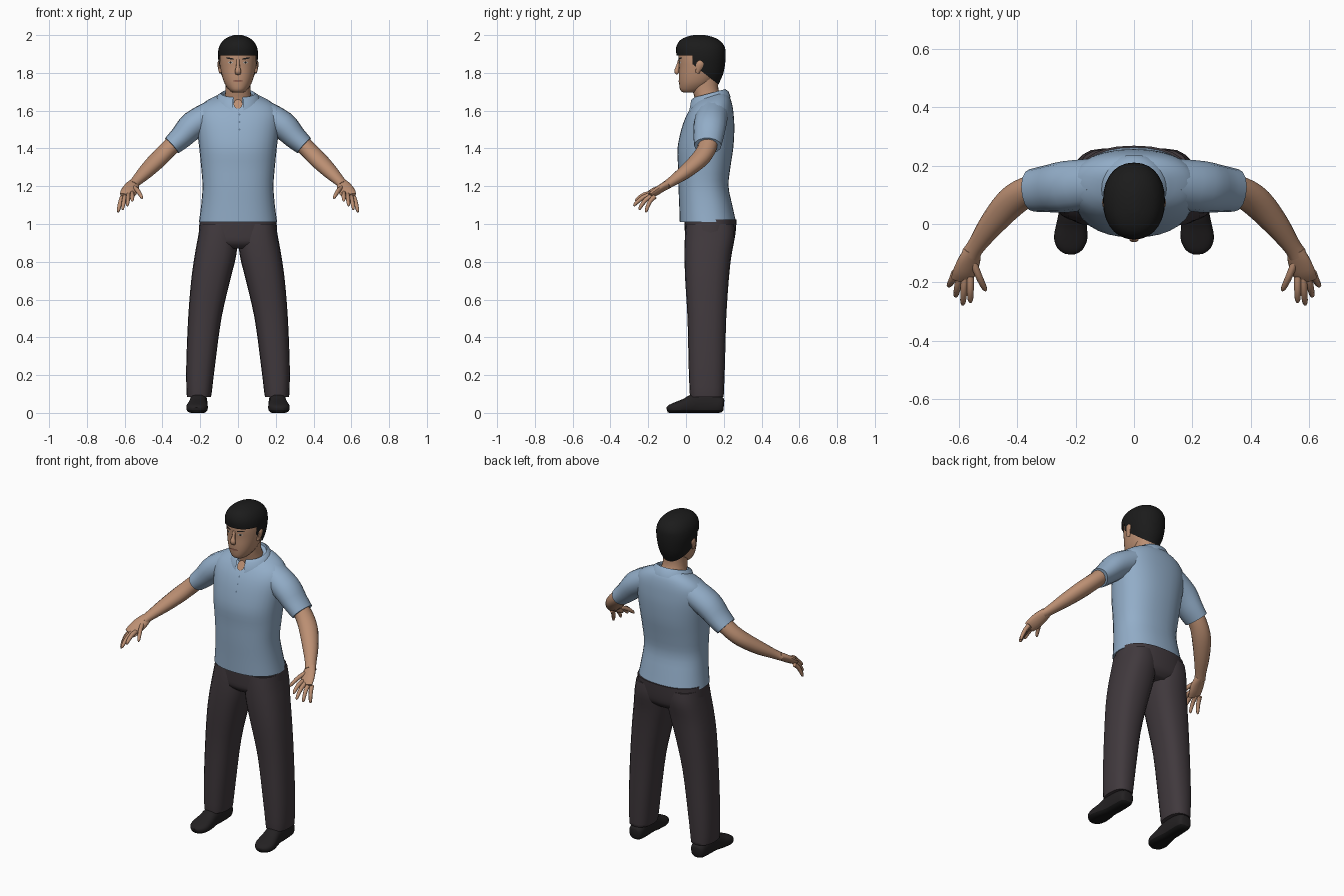
import bpy, bmesh, math
from mathutils import Vector

if "Cube" in bpy.data.objects:
    bpy.data.objects.remove(bpy.data.objects["Cube"])


def material(name, r, g, b):
    m = bpy.data.materials.new(name)
    m.diffuse_color = (r, g, b, 1)
    m.use_nodes = True
    m.node_tree.nodes["Principled BSDF"].inputs["Base Color"].default_value = m.diffuse_color
    return m


SHIRT = material("light_blue_cloth", .29, .42, .58)
SEAM = material("dark_blue_seam", .13, .20, .29)
SKIN = material("skin", .50, .275, .17)
LIP = material("lip", .28, .12, .08)
PANTS = material("charcoal_trousers", .052, .041, .047)
HAIR = material("black_hair", .011, .011, .011)
SHOE = material("black_leather", .017, .015, .016)
SOLE = material("sole", .007, .007, .007)
WHITE = material("eye_white", .5, .47, .43)


def finish(name, bm, mat, mirror=False, angle=50):
    bmesh.ops.recalc_face_normals(bm, faces=bm.faces)
    me = bpy.data.meshes.new(name)
    bm.to_mesh(me)
    bm.free()
    ob = bpy.data.objects.new(name, me)
    bpy.context.collection.objects.link(ob)
    me.materials.append(mat)
    bpy.ops.object.select_all(action='DESELECT')
    ob.select_set(True)
    bpy.context.view_layer.objects.active = ob
    bpy.ops.object.shade_smooth_by_angle(angle=math.radians(angle))
    if mirror:
        ob.modifiers.new("mirror", 'MIRROR').use_mirror_merge = False
    return ob


def spline(rows, steps):
    """Smoothly interpolate a table of equal-length rows."""
    out = []
    for i in range(len(rows) - 1):
        p = [rows[max(0, min(len(rows) - 1, i + k))] for k in (-1, 0, 1, 2)]
        for s in range(steps):
            t = s / steps
            out.append([b + .5 * t * (c - a + t * (2*a - 5*b + 4*c - d + t * (3*(b - c) + d - a)))
                        for a, b, c, d in zip(*p)])
    return out + [list(rows[-1])]


def skin_rings(rings, n, power):
    """Join rings given as (centre, half axis, half axis)."""
    bm = bmesh.new()
    loops = []
    for c, u, v in rings:
        loop = []
        for k in range(n):
            a = 2 * math.pi * k / n
            ca, sa = math.cos(a), math.sin(a)
            x = math.copysign(abs(ca) ** (2 / power), ca)
            y = math.copysign(abs(sa) ** (2 / power), sa)
            loop.append(bm.verts.new(c + u * x + v * y))
        loops.append(loop)
    for a, b in zip(loops, loops[1:]):
        for k in range(n):
            bm.faces.new((a[k], a[(k + 1) % n], b[(k + 1) % n], b[k]))
    bm.faces.new(loops[0])
    bm.faces.new(loops[-1])
    return bm


def stack(rows, n=24, power=2.2, steps=3):
    """Horizontal sections: z, x min, x max, y front, y back, tilt."""
    rings = []
    for z, x0, x1, y0, y1, tilt in spline(rows, steps):
        h = (y1 - y0) / 2
        rings.append((Vector(((x0 + x1) / 2, (y0 + y1) / 2, z)),
                      Vector(((x1 - x0) / 2, 0, 0)), Vector((0, h, h * tilt))))
    return skin_rings(rings, n, power)


def tube(pts, n=14, power=2, steps=3, up=(0, 0, 1)):
    """Sections along a path: x, y, z, side radius, up radius."""
    pts = spline(pts, steps)
    pos = [Vector(p[:3]) for p in pts]
    rings = []
    for i, p in enumerate(pts):
        t = (pos[min(i + 1, len(pos) - 1)] - pos[max(i - 1, 0)]).normalized()
        side = t.cross(Vector(up)).normalized()
        rings.append((pos[i], side * p[3], side.cross(t) * p[4]))
    return skin_rings(rings, n, power)


def sym(rows):
    return [(r[0], -r[1], r[1], r[2], r[3], r[4] if len(r) > 4 else 0) for r in rows]


def front_y(rows, x, z, power):
    """Front surface depth of a symmetric stack."""
    fine = spline(rows, 6)
    for a, b in zip(fine, fine[1:]):
        if a[0] <= z <= b[0]:
            t = (z - a[0]) / (b[0] - a[0])
            _, _, hw, y0, y1, _ = [p + (q - p) * t for p, q in zip(a, b)]
            k = max(0, 1 - abs(x / hw) ** power) ** (1 / power)
            return (y0 + y1) / 2 - (y1 - y0) / 2 * k
    return 0


def patch(name, rows, power, mat, x, z, w, h, slope=0, mirror=False, lift=.003):
    """Thin oval plate laid on the front of a body part."""
    bm = bmesh.new()
    vs = []
    for k in range(12):
        a = math.tau * k / 12
        px, pz = x + w * math.cos(a), z + h * math.sin(a) + slope * w * math.cos(a)
        vs.append(bm.verts.new((px, front_y(rows, px, pz, power) - lift, pz)))
    mid = bm.verts.new((x, front_y(rows, x, z, power) - lift, z))
    for k in range(12):
        bm.faces.new((vs[k], vs[(k + 1) % 12], mid))
    finish(name, bm, mat, mirror)


# Shirt body, sleeves
torso = sym([(1.01, .207, -.033, .265), (1.1, .195, -.036, .245), (1.2, .188, -.04, .225),
             (1.3, .195, -.042, .235), (1.4, .205, -.045, .25), (1.5, .217, -.025, .256),
             (1.57, .222, .0, .253), (1.62, .205, .026, .246, .05),
             (1.655, .16, .047, .232, .15), (1.675, .11, .055, .205, .3)])
finish("shirt_body", stack(torso, 32, 2.3), SHIRT)
finish("shirt_sleeve", tube([(.13, .14, 1.585, .085, .075), (.235, .127, 1.525, .088, .075),
                             (.30, .12, 1.46, .08, .063), (.35, .115, 1.415, .073, .054)]),
       SHIRT, True)

# Collar: a band folded outwards, open at the front
bm = bmesh.new()
prev = None
for i in range(29):
    a = math.radians(-166 + 332 * i / 28)
    s, c = math.sin(a), math.cos(a)
    f = max(0, -c)
    row = []
    for rx, ry, dz in ((.082, .078, -.03), (.09, .082, .012), (.108, .1, 0),
                       (.122, .112, -.032 - .035 * f ** 2)):
        row.append(bm.verts.new((rx * s, .125 + ry * c, 1.68 + .022 * c + dz)))
    if prev:
        for j in range(3):
            bm.faces.new((prev[j], row[j], row[j + 1], prev[j + 1]))
    prev = row
finish("collar", bm, SHIRT)

# Open neck, buttons
patch("neck_opening", torso, 2.3, SKIN, 0, 1.635, .024, .025, lift=.006)
for z in (1.58, 1.54, 1.50):
    patch("button", torso, 2.3, SEAM, .008, z, .005, .005)

# Trousers
finish("trouser_hips", stack(sym([(.87, .12, .03, .22), (.9, .20, .0, .25), (.95, .208, -.006, .262),
                                  (1.025, .202, -.008, .268)]), 28, 2.4), PANTS)
finish("trouser_leg", stack([(.085, .145, .265, .025, .198, 0), (.1, .14, .272, .02, .2, 0),
                             (.25, .122, .274, .014, .206, 0), (.5, .088, .264, .008, .213, 0),
                             (.7, .042, .248, -.004, .226, 0), (.83, .01, .23, -.008, .24, 0),
                             (.93, .0, .212, -.006, .258, 0), (1.0, .0, .2, .0, .255, 0)],
                            20, 2.5), PANTS, True)

# Shoes: flat underneath, with a darker sole
bm = tube([(.207, .2, .04, .025, .028), (.207, .185, .042, .042, .042), (.208, .12, .052, .046, .055),
           (.21, .05, .05, .046, .053), (.213, 0, .036, .052, .042), (.217, -.05, .027, .057, .031),
           (.219, -.085, .02, .043, .023), (.22, -.1, .016, .02, .014)], 20, 2.6)
for v in bm.verts:
    v.co.z = max(0, v.co.z)
bmesh.ops.bisect_plane(bm, geom=bm.verts[:] + bm.edges[:] + bm.faces[:],
                       plane_co=(0, 0, .016), plane_no=(0, 0, 1))
for f in bm.faces:
    f.material_index = int(f.calc_center_median().z < .016)
finish("shoe", bm, SHOE, True).data.materials.append(SOLE)

# Arms and palms
finish("arm", tube([(.31, .125, 1.455, .05, .045), (.37, .108, 1.395, .052, .045),
                    (.425, .07, 1.34, .053, .044), (.49, -.005, 1.275, .043, .037),
                    (.54, -.075, 1.225, .031, .026), (.56, -.105, 1.205, .032, .023)]), SKIN, True)
finish("palm", tube([(.552, -.09, 1.213, .03, .023), (.564, -.125, 1.193, .04, .021),
                     (.58, -.165, 1.167, .042, .019), (.592, -.192, 1.148, .036, .012)],
                    up=(-.35, 0, 1)), SKIN, True)

# Fingers: knuckle to tip
for name, a, b in (("index_finger", (.56, -.18, 1.163), (.56, -.268, 1.12)),
                   ("middle_finger", (.579, -.182, 1.157), (.586, -.277, 1.095)),
                   ("ring_finger", (.597, -.178, 1.15), (.611, -.248, 1.075)),
                   ("little_finger", (.612, -.165, 1.145), (.635, -.212, 1.062)),
                   ("thumb", (.552, -.125, 1.195), (.507, -.228, 1.135))):
    a, b = Vector(a), Vector(b)
    bend = Vector((0, -.006, .01))
    pts = [(*(a.lerp(b, t) + bend * math.sin(math.pi * t)), r, r)
           for t, r in ((0, .0125), (.4, .012), (.8, .010), (.95, .007), (1, .003))]
    finish(name, tube(pts, 8, steps=2), SKIN, True)

# Neck and head
finish("neck", stack(sym([(1.6, .085, .05, .2), (1.66, .074, .047, .195), (1.71, .066, .035, .172),
                          (1.78, .066, .03, .17)])), SKIN)
head = sym([(1.695, .026, -.012, .05), (1.708, .045, -.03, .09), (1.74, .069, -.036, .135),
            (1.78, .084, -.038, .165), (1.83, .094, -.037, .185), (1.88, .097, -.04, .195),
            (1.93, .09, -.036, .19), (1.97, .065, -.01, .16), (1.985, .03, .03, .11)])
finish("head", stack(head, 28, 2.2), SKIN)

# Hair: shell trimmed above the brow, around the ears and at the nape
bm = stack(sym([(1.735, .068, -.02, .17), (1.79, .09, -.042, .195), (1.84, .1, -.044, .206),
                (1.89, .106, -.05, .21), (1.935, .101, -.052, .206), (1.97, .08, -.034, .18),
                (1.99, .05, .0, .142), (2.0, .02, .04, .1)]), 28, 2.2)
cuts = [(Vector((0, 0, 1.893)), Vector((0, 0, 1))), (Vector((0, .035, 0)), Vector((0, 1, 0))),
        (Vector((0, .04, 1.842)), Vector((0, .11, .14)).normalized())]
for co, no in cuts:
    bmesh.ops.bisect_plane(bm, geom=bm.verts[:] + bm.edges[:] + bm.faces[:], plane_co=co, plane_no=no)
drop = []
for f in bm.faces:
    top, behind, nape = [(f.calc_center_median() - co).dot(no) > 0 for co, no in cuts]
    if not (top or (behind and nape)):
        drop.append(f)
bmesh.ops.delete(bm, geom=drop, context='FACES')
finish("hair", bm, HAIR)

# Face
finish("nose", tube([(0, -.036, 1.87, .008, .006), (0, -.043, 1.835, .010, .010),
                     (0, -.05, 1.808, .017, .013), (0, -.042, 1.795, .014, .008)],
                    10, up=(0, 1, 0)), SKIN)
finish("ear", tube([(.09, .06, 1.80, .009, .010), (.097, .068, 1.825, .009, .017),
                    (.1, .074, 1.85, .009, .02), (.097, .074, 1.868, .005, .01)],
                   10, up=(0, 1, 0)), SKIN, True)
patch("eyebrow", head, 2.2, HAIR, .042, 1.876, .022, .004, .15, True)
patch("eye", head, 2.2, WHITE, .04, 1.855, .014, .005, 0, True)
patch("pupil", head, 2.2, HAIR, .04, 1.855, .006, .005, 0, True, lift=.005)
patch("mouth", head, 2.2, LIP, 0, 1.757, .027, .006)
